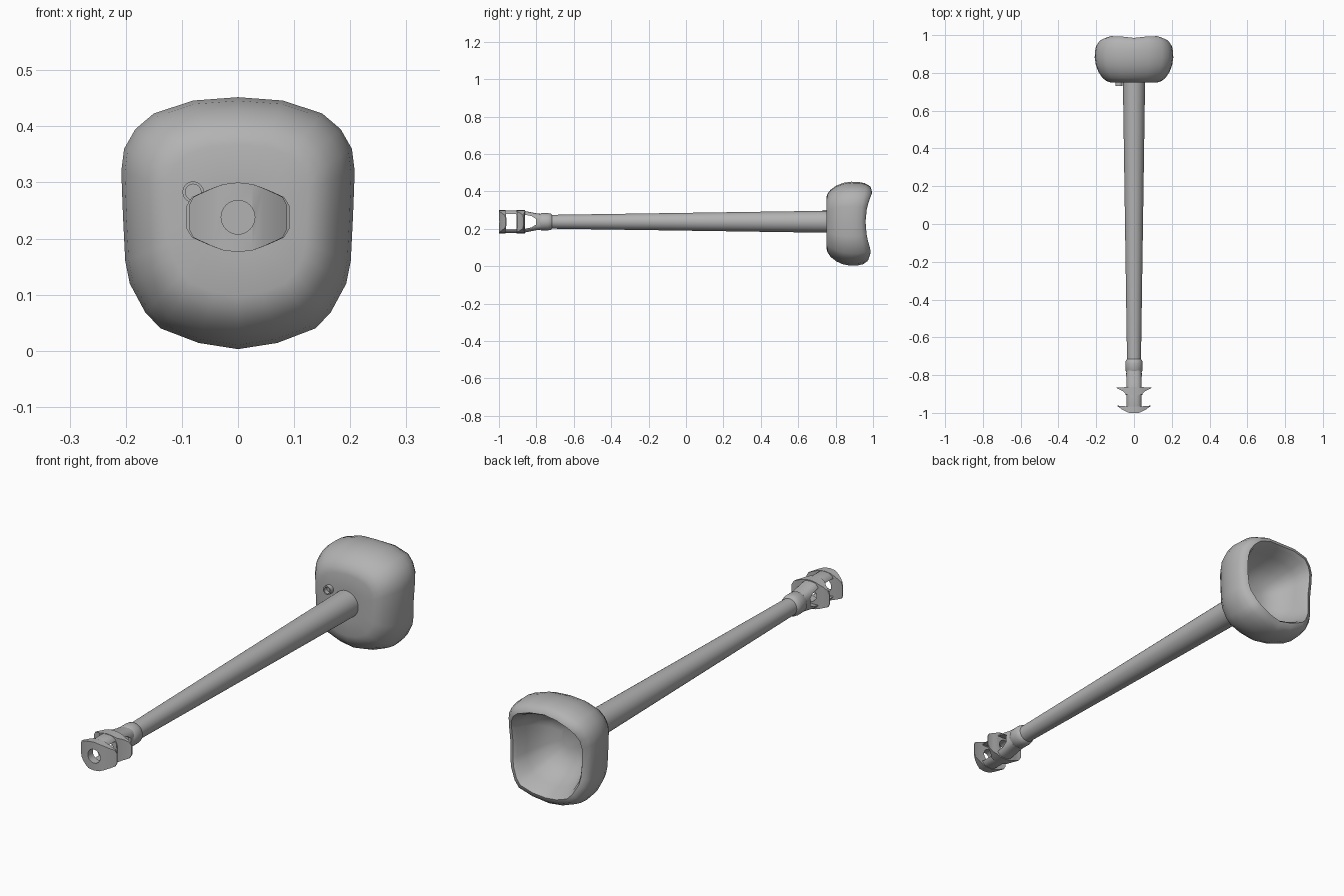
import bpy, bmesh, math

if "Cube" in bpy.data.objects:
    bpy.data.objects.remove(bpy.data.objects["Cube"])

CZ = 0.238          # height of the bore axis
GREY = bpy.data.materials.new("plain grey")
GREY.diffuse_color = (0.45, 0.45, 0.45, 1)
GREY.use_nodes = True
GREY.node_tree.nodes["Principled BSDF"].inputs["Base Color"].default_value = GREY.diffuse_color


def make(name, verts, faces, angle=35):
    """Mesh object with outward normals and smooth shading."""
    me = bpy.data.meshes.new(name)
    me.from_pydata(verts, [], faces)
    bm = bmesh.new()
    bm.from_mesh(me)
    bmesh.ops.remove_doubles(bm, verts=bm.verts, dist=1e-5)
    bmesh.ops.recalc_face_normals(bm, faces=bm.faces)
    bm.to_mesh(me)
    bm.free()
    me.materials.append(GREY)
    ob = bpy.data.objects.new(name, me)
    bpy.context.collection.objects.link(ob)
    if angle:
        smooth(ob, angle)
    return ob


def smooth(ob, angle):
    bpy.ops.object.select_all(action='DESELECT')
    ob.select_set(True)
    bpy.context.view_layer.objects.active = ob
    bpy.ops.object.shade_smooth_by_angle(angle=math.radians(angle))


def loft(name, rings, angle=35):
    """Skin closed rings of equal length and cap both ends."""
    n = len(rings[0])
    verts = [p for r in rings for p in r]
    faces = [(k * n + i, k * n + (i + 1) % n, (k + 1) * n + (i + 1) % n, (k + 1) * n + i)
             for k in range(len(rings) - 1) for i in range(n)]
    faces += [tuple(range(n)), tuple(range(len(verts) - n, len(verts)))]
    return make(name, verts, faces, angle)


def section(w, h, y, power=2, n=32, cx=0, cz=CZ):
    """Superelliptic ring across the bore axis."""
    def s(v, r):
        return math.copysign(abs(v) ** (2 / power), v) * r
    return [(cx + s(math.cos(2 * math.pi * i / n), w), y,
             cz + s(math.sin(2 * math.pi * i / n), h)) for i in range(n)]


def lathe(name, profile, n=32, cx=0, cz=CZ):
    return loft(name, [section(r, r, y, 2, n, cx, cz) for r, y in profile])


def cut(ob, cutter):
    cutter.hide_render = True
    mod = ob.modifiers.new("cut", 'BOOLEAN')
    mod.object = cutter
    mod.solver = 'EXACT'
    bpy.context.view_layer.objects.active = ob
    bpy.ops.object.modifier_apply(modifier=mod.name)


def window(name, side):
    """Prism through the brake from a (y, z offset) outline."""
    return loft(name, [[(x, y, CZ + z) for y, z in side] for x in (-0.2, 0.2)], 0)


# Shield: rounded-square shell, front plate to rim, then back into the bowl
half = [(0, .003), (.07, .014), (.138, .04), (.165, .068), (.193, .12), (.201, .16),
        (.205, .24), (.208, .32), (.203, .36), (.183, .395), (.15, .423), (.08, .446)]
outline = half + [(0, .452)] + [(-x, z) for x, z in reversed(half[1:])]
SC = 0.24


def rim_offset(x, z):
    """Rim reaches furthest back at the corners."""
    w = min(1, abs(z - SC) / .16) ** 2
    return .04 * w - .015 * max(0, 1 - abs(x) / .13) - (.01 * w if z < SC else 0)


shield = [(.3, .75, 0), (.6, .75, 0), (.7, .757, 0), (.8, .773, 0), (.9, .803, 0),
          (.97, .84, 0), (1, .88, .1), (.995, .91, .4), (.965, .937, .7),
          (.9, .955, .95), (.82, .96, 1), (.77, .945, .9), (.7, .90, .6),
          (.58, .85, .2), (.4, .815, 0), (.2, .80, 0)]
loft("shield", [[(x * s, y + k * rim_offset(x * .82, SC + (z - SC) * .82), SC + (z - SC) * s)
                 for x, z in outline] for s, y, k in shield], 50)

# Tapered barrel with collar and bore
lathe("barrel", [(.021, -.60), (.021, -.79), (.038, -.79), (.042, -.78), (.046, -.773),
                 (.046, -.738), (.043, -.722), (.037, -.716), (.059, .77)])

# Small sight tube beside the barrel
lathe("sight_tube", [(.014, .75), (.014, .731), (.019, .731), (.019, .77)], 20, -.08, .283)

# Muzzle brake: shell, two swept baffles, side windows and bore
shell = loft("muzzle_brake", [section(w, h, y, 2.8) for w, h, y in
             [(.043, .056, -.99), (.045, .06, -.975), (.045, .06, -.875),
              (.044, .052, -.835), (.042, .045, -.80), (.040, .042, -.775)]])
windows = [
    window("front_window", [(-.967, -.036), (-.962, -.041), (-.910, -.041), (-.905, -.036),
                            (-.905, .036), (-.910, .041), (-.962, .041), (-.967, .036)]),
    window("rear_window", [(-.862, -.038), (-.825, -.03), (-.803, -.016),
                           (-.803, .016), (-.825, .03), (-.862, .038)])]
for w in windows:
    cut(shell, w)

# Each baffle station: x, front y, back y, half height
baffles = {
    "front_baffle": [(0, -1, -.965, .062), (.026, -1, -.965, .059), (.045, -.992, -.965, .052),
                     (.065, -.981, -.964, .043), (.08, -.970, -.962, .036), (.087, -.965, -.961, .022)],
    "rear_baffle": [(0, -.905, -.862, .062), (.026, -.905, -.862, .059), (.043, -.902, -.862, .053),
                    (.06, -.885, -.866, .046), (.082, -.873, -.865, .036), (.092, -.869, -.865, .02)]}
parts = [shell]
for name, st in baffles.items():
    both = [(-x, a, b, h) for x, a, b, h in reversed(st[1:])] + st
    parts.append(loft(name, [[(x, a, CZ - h), (x, b, CZ - h), (x, b, CZ + h), (x, a, CZ + h)]
                             for x, a, b, h in both], 30))

bore = lathe("bore_cutter", [(.03, -1.1), (.03, -.789)])
for p in parts:
    cut(p, bore)
    smooth(p, 35)
for c in windows + [bore]:
    bpy.data.objects.remove(c)
